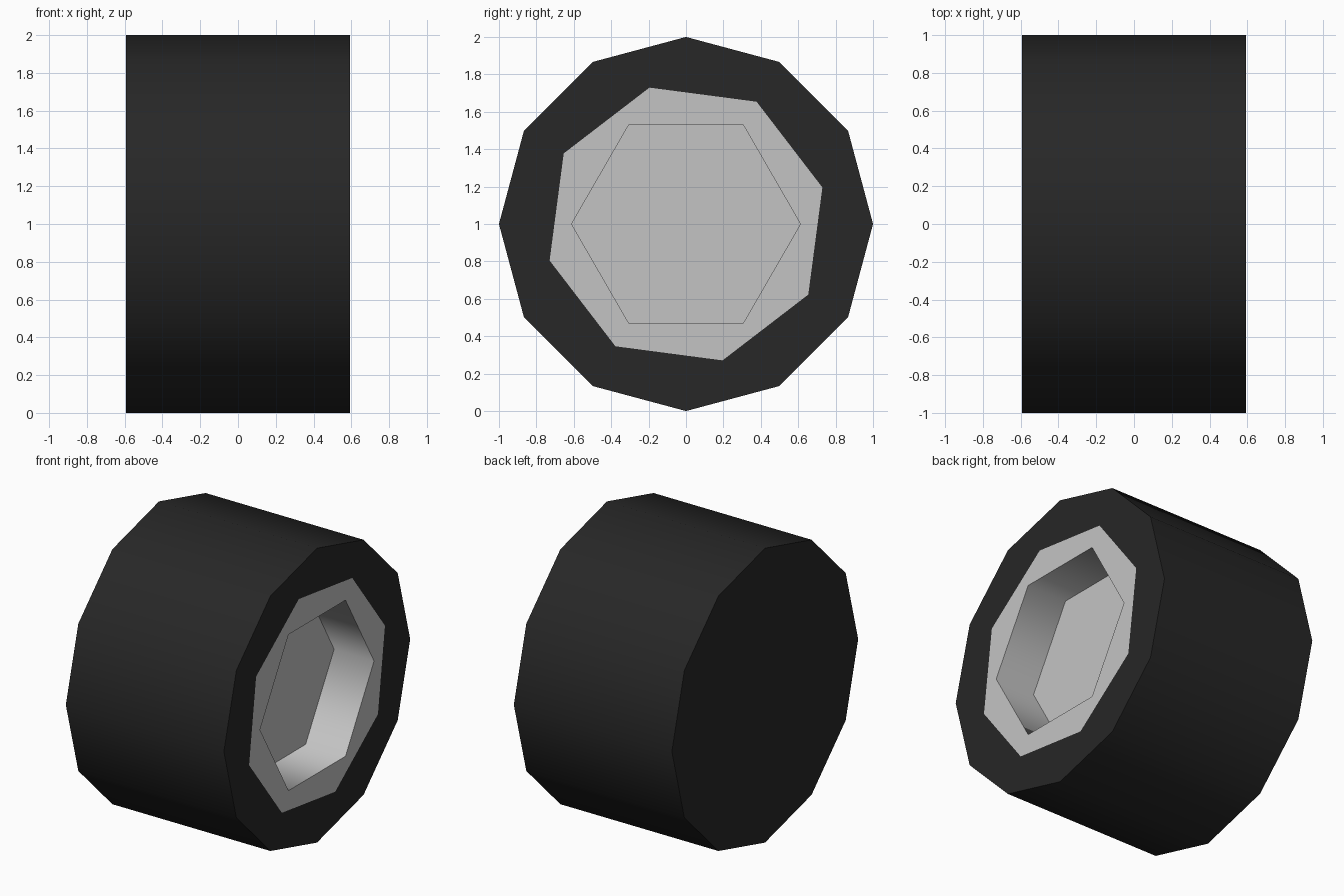
import bpy, bmesh
from math import cos, sin, radians, tau

default = bpy.data.objects.get("Cube")
if default:
    bpy.data.objects.remove(default, do_unlink=True)

HALF = 0.594       # half width of the wheel
DEPTH = 0.30       # depth of the hub recess
CENTRE = 1.0       # axle height


def material(name, grey):
    mat = bpy.data.materials.new(name)
    mat.use_nodes = True
    colour = (grey, grey, grey, 1)
    mat.diffuse_color = colour
    mat.node_tree.nodes["Principled BSDF"].inputs["Base Color"].default_value = colour
    return mat


def ring(bm, sides, radius, x, turn=0):
    """Polygon of vertices around the axle, counter-clockwise seen from +x."""
    angles = [radians(turn) + tau * i / sides for i in range(sides)]
    return [bm.verts.new((x, radius * cos(a), CENTRE + radius * sin(a))) for a in angles]


def walls(bm, back, front):
    """Quads between two rings, facing away from the axle."""
    for i in range(len(back)):
        j = (i + 1) % len(back)
        bm.faces.new((back[i], back[j], front[j], front[i]))


def flat_rim(bm, outer, inner):
    """Flat face between two polygons with different side counts, facing +x."""
    edges = []
    for loop in (outer, inner):
        for a, b in zip(loop, loop[1:] + loop[:1]):
            edges.append(bm.edges.get((a, b)) or bm.edges.new((a, b)))
    made = bmesh.ops.triangle_fill(bm, edges=edges, use_beauty=True, normal=(1, 0, 0))
    for face in made["geom"]:
        if isinstance(face, bmesh.types.BMFace):
            face.normal_update()
            if face.normal.x < 0:
                face.normal_flip()


def finish(bm, name, mat):
    mesh = bpy.data.meshes.new(name)
    bm.to_mesh(mesh)
    bm.free()
    mesh.materials.append(mat)
    obj = bpy.data.objects.new(name, mesh)
    bpy.context.collection.objects.link(obj)
    bpy.ops.object.select_all(action='DESELECT')
    obj.select_set(True)
    bpy.context.view_layer.objects.active = obj
    bpy.ops.object.shade_smooth_by_angle(angle=radians(65))


# Tyre: twelve-sided drum, closed at the back, octagonal opening at the hub
bm = bmesh.new()
back, front = ring(bm, 12, 1, -HALF), ring(bm, 12, 1, HALF)
walls(bm, back, front)
bm.faces.new(back[::-1])
flat_rim(bm, front, ring(bm, 8, 0.755, HALF, 15))
finish(bm, "tyre", material("black rubber", 0.02))

# Hub: flush octagonal plate with a hexagonal recess
bm = bmesh.new()
lip, floor = ring(bm, 6, 0.612, HALF), ring(bm, 6, 0.612, HALF - DEPTH)
walls(bm, lip, floor)
bm.faces.new(floor)
flat_rim(bm, ring(bm, 8, 0.755, HALF, 15), lip)
finish(bm, "hub", material("light grey metal", 0.55))
